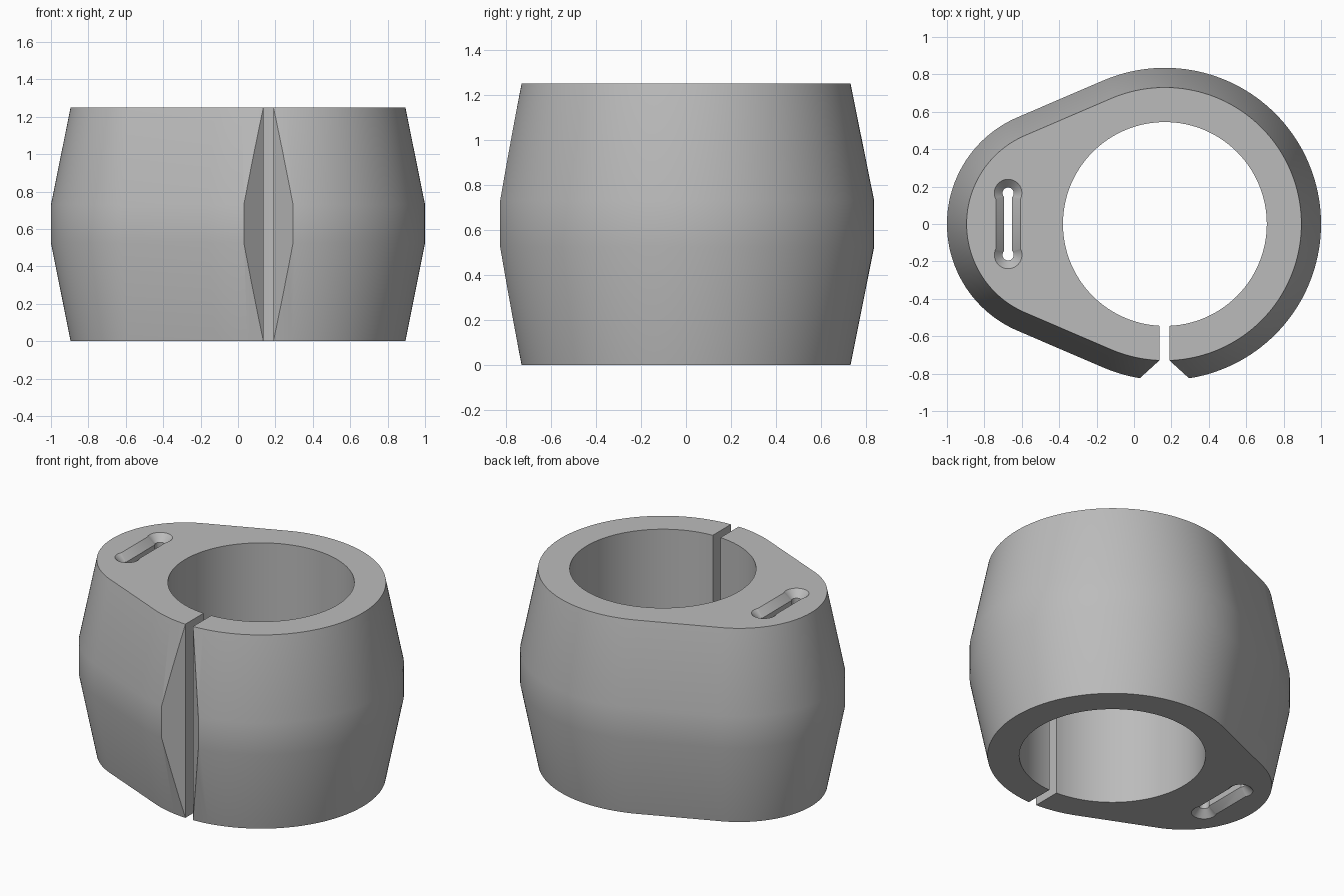
import bpy, bmesh
from math import sin, cos, pi, acos, asin, radians

cube = bpy.data.objects.get("Cube")
if cube:
    bpy.data.objects.remove(cube)

HEIGHT = 1.25
BIG_X, BIG_R = 0.165, 0.835
SMALL_X, SMALL_R = -0.38, 0.62
BORE_R = 0.545

grey = bpy.data.materials.new("plain grey")
grey.use_nodes = True
grey.diffuse_color = (0.5, 0.5, 0.5, 1)
grey.node_tree.nodes["Principled BSDF"].inputs["Base Color"].default_value = (0.5, 0.5, 0.5, 1)


def arc(cx, cy, r, start, end, n):
    steps = [start + (end - start) * i / n for i in range(n + 1)]
    return [(cx + r * cos(a), cy + r * sin(a)) for a in steps]


def loft(name, layers):
    """Closed solid through (outline, z) layers with equal point counts."""
    bm = bmesh.new()
    rings = [[bm.verts.new((x, y, z)) for x, y in pts] for pts, z in layers]
    for low, high in zip(rings, rings[1:]):
        for i in range(len(low)):
            j = (i + 1) % len(low)
            bm.faces.new((low[i], low[j], high[j], high[i]))
    bm.faces.new(rings[0][::-1])
    bm.faces.new(rings[-1])
    bmesh.ops.recalc_face_normals(bm, faces=bm.faces)
    mesh = bpy.data.meshes.new(name)
    bm.to_mesh(mesh)
    bm.free()
    mesh.materials.append(grey)
    obj = bpy.data.objects.new(name, mesh)
    bpy.context.collection.objects.link(obj)
    return obj


def egg(inset):
    """Two circles joined by their common tangents."""
    a = acos((SMALL_R - BIG_R) / (BIG_X - SMALL_X))
    return (arc(BIG_X, 0, BIG_R - inset, -a, a, 96)
            + arc(SMALL_X, 0, SMALL_R - inset, a, 2 * pi - a, 64))


def dumbbell(grow):
    """Narrow slot with a round hole at each end."""
    w, r = 0.022 + grow, 0.03 + grow
    a = asin(w / r)
    top = arc(0, 0.165, r, -pi / 2 + a, 3 * pi / 2 - a, 32)
    pts = top + [(-x, -y) for x, y in top]
    return [(x - 0.673, y) for x, y in pts]


# Tapered collar body
body = loft("clamp_collar", [(egg(0.105), 0), (egg(0), 0.525),
                             (egg(0), 0.73), (egg(0.105), HEIGHT)])

# Bore, flared front gap and countersunk slot
bore = loft("bore_cutter", [(arc(BIG_X, 0, BORE_R, 0, 2 * pi, 128)[:-1], z)
                            for z in (-0.1, HEIGHT + 0.1)])
right_side = [(0.0275, -0.4), (0.0275, -0.73), (0.2475, -0.93)]
gap_outline = right_side + [(-x, y) for x, y in reversed(right_side)]
gap = loft("gap_cutter", [([(x + 0.1625, y) for x, y in gap_outline], z)
                          for z in (-0.1, HEIGHT + 0.1)])
slot = loft("slot_cutter", [(dumbbell(0.064), -0.02), (dumbbell(0), 0.044),
                            (dumbbell(0), HEIGHT - 0.044), (dumbbell(0.064), HEIGHT + 0.02)])

bpy.ops.object.select_all(action='DESELECT')
bpy.context.view_layer.objects.active = body
body.select_set(True)
for cutter in (bore, gap, slot):
    cut = body.modifiers.new(cutter.name, 'BOOLEAN')
    cut.operation, cut.solver, cut.object = 'DIFFERENCE', 'EXACT', cutter
    bpy.ops.object.modifier_apply(modifier=cut.name)
    bpy.data.objects.remove(cutter)

bpy.ops.object.shade_smooth_by_angle(angle=radians(30))
